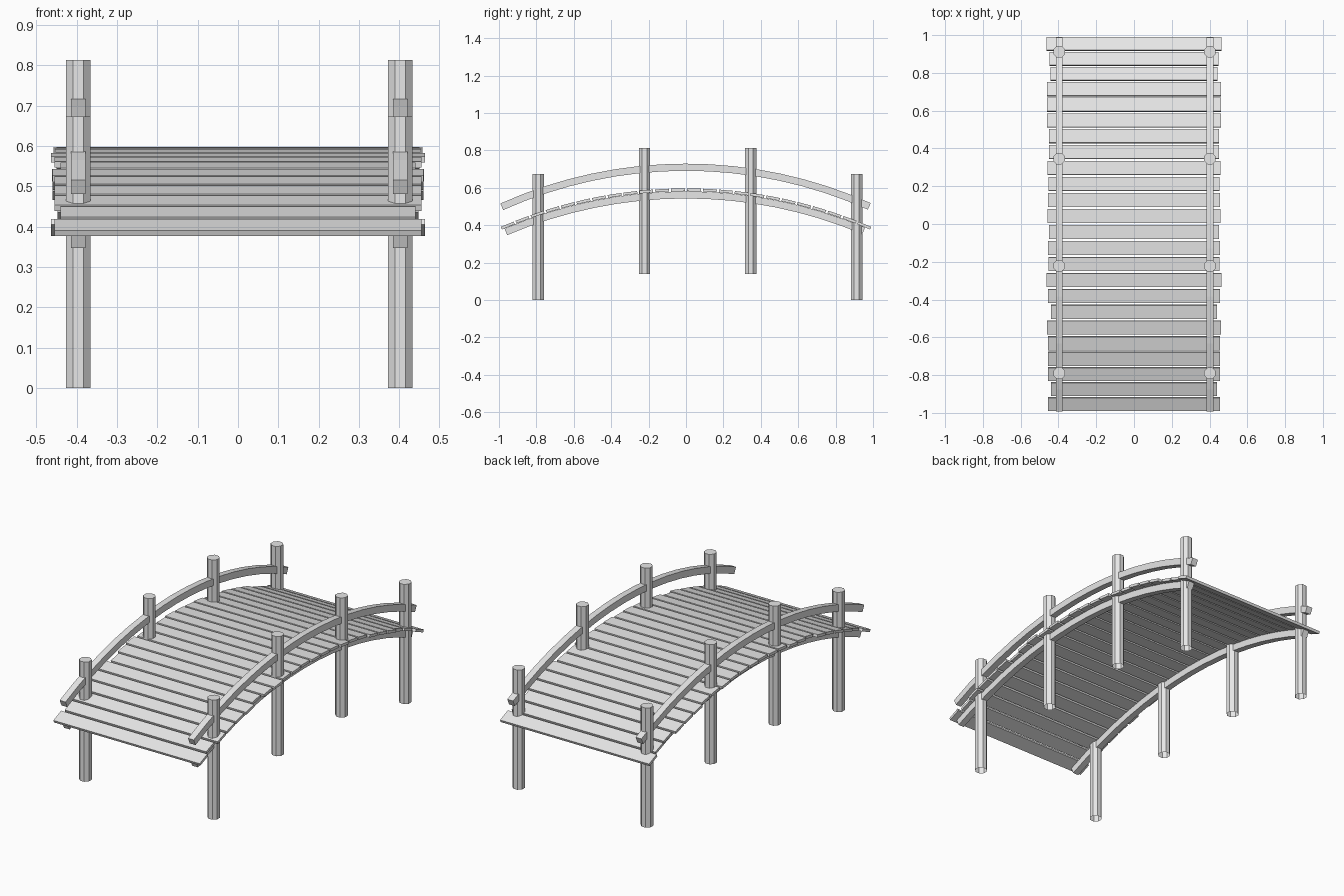
import bpy, bmesh, math
from mathutils import Matrix, Vector

cube = bpy.data.objects.get("Cube")
if cube:
    bpy.data.objects.remove(cube, do_unlink=True)

wood = bpy.data.materials.new("grey_wood")
wood.use_nodes = True
GREY = (0.8, 0.8, 0.8, 1)
wood.diffuse_color = GREY
wood.node_tree.nodes["Principled BSDF"].inputs["Base Color"].default_value = GREY


def finish(bm, name):
    """Turn a bmesh into a flat shaded wooden object."""
    mesh = bpy.data.meshes.new(name)
    bm.to_mesh(mesh)
    bm.free()
    mesh.materials.append(wood)
    obj = bpy.data.objects.new(name, mesh)
    bpy.context.collection.objects.link(obj)
    return obj


def arch_point(radius, crown, angle):
    """Point (y, z) on an arch whose top is at height crown."""
    return radius * math.sin(angle), crown - radius * (1 - math.cos(angle))


def arch_beam(name, x, radius, crown, y_start, y_end, width, depth, segments=16):
    """Sweep a rectangular section along an arc."""
    bm = bmesh.new()
    a0, a1 = math.asin(y_start / radius), math.asin(y_end / radius)
    rings = []
    for i in range(segments + 1):
        a = a0 + (a1 - a0) * i / segments
        ring = []
        for sx, sr in ((-1, -1), (1, -1), (1, 1), (-1, 1)):
            r = radius + sr * depth / 2
            y, z = arch_point(r, crown + sr * depth / 2, a)
            ring.append(bm.verts.new((x + sx * width / 2, y, z)))
        rings.append(ring)
    for lower, upper in zip(rings, rings[1:]):
        for k in range(4):
            n = (k + 1) % 4
            bm.faces.new((lower[k], lower[n], upper[n], upper[k]))
    bm.faces.new(rings[0])
    bm.faces.new(rings[-1])
    bmesh.ops.recalc_face_normals(bm, faces=bm.faces)
    return finish(bm, name)


def post(name, x, y, bottom, top, radius=0.033):
    """Eight-sided post, open underneath."""
    bm = bmesh.new()
    place = Matrix.Translation((x, y, (bottom + top) / 2)) @ Matrix.Rotation(math.pi / 8, 4, 'Z')
    bmesh.ops.create_cone(bm, cap_ends=True, segments=8, radius1=radius,
                          radius2=radius, depth=top - bottom, matrix=place)
    base = [f for f in bm.faces if f.normal.z < -0.9]
    bmesh.ops.delete(bm, geom=base, context='FACES_ONLY')
    return finish(bm, name)


# Posts, handrails and support beams on both sides
SIDES = {"left": 0.402, "right": -0.396}
POSTS = {"front": (-0.79, 0), "front_middle": (-0.222, 0.14),
         "back_middle": (0.346, 0.14), "back": (0.912, 0)}
for side, x in SIDES.items():
    for place, (y, base) in POSTS.items():
        post(f"{side}_{place}_post", x, y, base, base + 0.673)
    arch_beam(f"{side}_handrail", x, 2.4, 0.71, -0.985, 0.98, 0.036, 0.038)
    arch_beam(f"{side}_support_beam", x, 2.45, 0.562, -0.963, 0.95, 0.036, 0.038)

# Deck planks of uneven length, laid along the arch from front to back
HALF_LENGTHS = [.455, .44, .455, .455, .455, .46, .44, .455, .463, .452, .455, .45,
                .457, .455, .453, .458, .45, .45, .461, .46, .46, .443, .447, .463]
RADIUS, CROWN, REACH = 2.477, 0.589, 0.395
for i, half in enumerate(HALF_LENGTHS):
    angle = REACH * (2 * i / (len(HALF_LENGTHS) - 1) - 1)
    y, z = arch_point(RADIUS, CROWN, angle)
    bm = bmesh.new()
    size = Matrix.Diagonal((2 * half, 0.074, 0.015, 1))
    move = Matrix.Translation((0, y, z)) @ Matrix.Rotation(-angle, 4, 'X')
    bmesh.ops.create_cube(bm, size=1, matrix=move @ size)
    finish(bm, f"deck_plank_{i + 1}")
